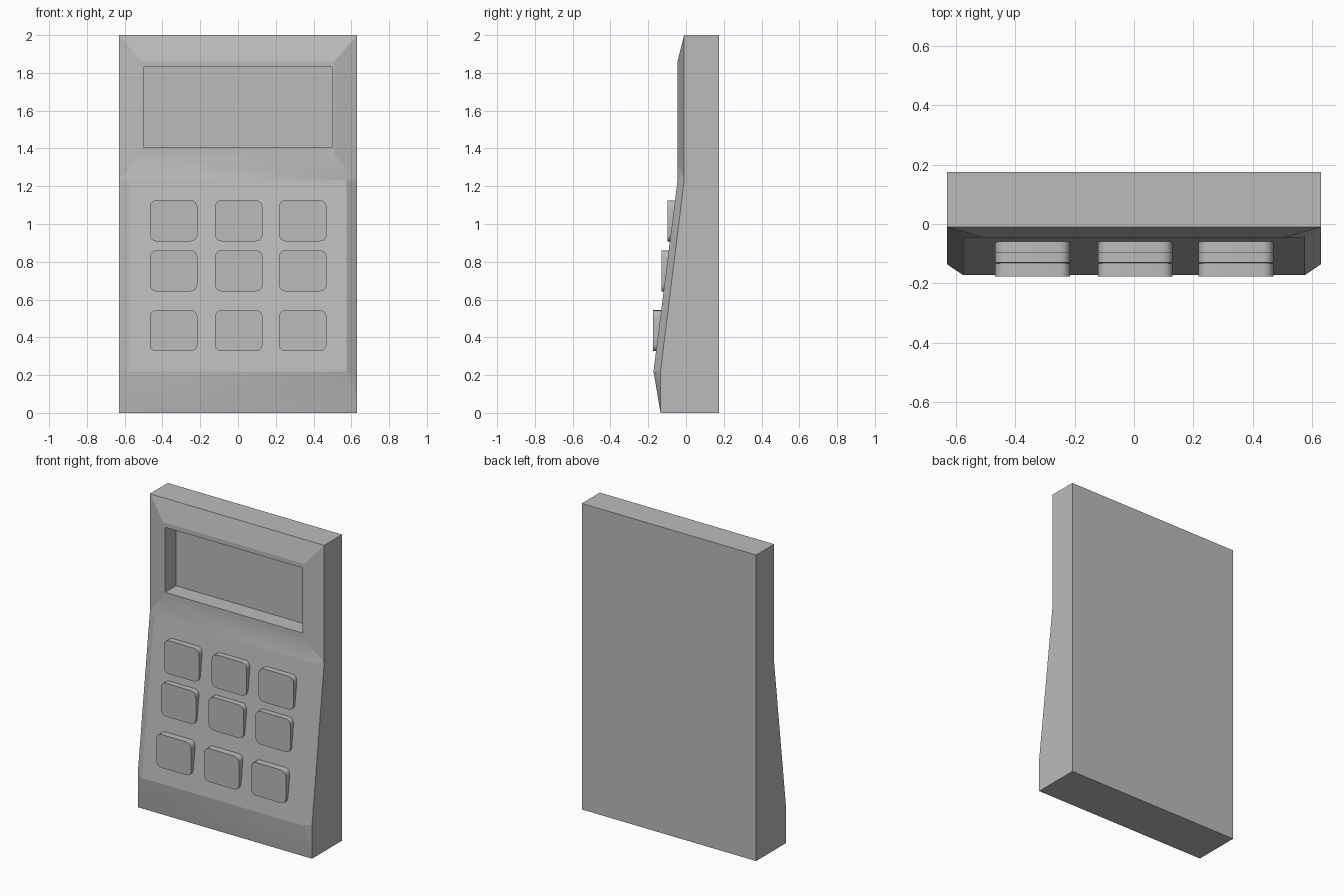
import bpy, bmesh, math

if "Cube" in bpy.data.objects:
    bpy.data.objects.remove(bpy.data.objects["Cube"])

# one flat grey for the whole device
grey = bpy.data.materials.new("plain_grey")
grey.diffuse_color = (0.5, 0.5, 0.5, 1)
grey.use_nodes = True
grey.node_tree.nodes["Principled BSDF"].inputs["Base Color"].default_value = grey.diffuse_color


def finish(bm, name):
    bmesh.ops.recalc_face_normals(bm, faces=bm.faces)
    mesh = bpy.data.meshes.new(name)
    bm.to_mesh(mesh)
    bm.free()
    mesh.materials.append(grey)
    obj = bpy.data.objects.new(name, mesh)
    bpy.context.collection.objects.link(obj)
    return obj


# ---- case: mirrored named points on the left (0) and right (1) ----
POINTS = {
    "back_low": (0.63, 0.175, 0), "back_top": (0.63, 0.175, 2),
    "foot": (0.63, -0.135, 0), "knee": (0.63, -0.135, 0.22),
    "waist": (0.63, -0.01, 1.23), "crown": (0.63, -0.01, 2),
    "pad_low": (0.575, -0.172, 0.22), "pad_top": (0.575, -0.045, 1.23),
    "bezel_low": (0.51, -0.045, 1.37), "bezel_top": (0.51, -0.045, 1.86),
    "rim_low": (0.497, -0.045, 1.405), "rim_top": (0.497, -0.045, 1.83),
    "floor_low": (0.497, 0.068, 1.405), "floor_top": (0.497, 0.068, 1.83),
}
bm = bmesh.new()
V = {n: [bm.verts.new((s * x, y, z)) for s in (-1, 1)] for n, (x, y, z) in POINTS.items()}


def span(a, b):
    """Quad across the case between two point pairs."""
    return bm.faces.new((V[a][0], V[a][1], V[b][1], V[b][0]))


def sides(*names):
    """The same face on the left and the right."""
    return [bm.faces.new([V[n][s] for n in names]) for s in (0, 1)]


def strip(a, b):
    """Sloping strip split along its diagonal."""
    return [bm.faces.new((V[a][0], V[a][1], V[b][1])),
            bm.faces.new((V[a][0], V[b][1], V[b][0]))]


# shell
for a, b in (("back_low", "back_top"), ("back_low", "foot"), ("back_top", "crown"),
             ("pad_low", "pad_top"), ("crown", "bezel_top")):
    span(a, b)
sides("back_low", "foot", "knee", "waist", "crown", "back_top")
sides("knee", "waist", "pad_top", "pad_low")
sides("waist", "crown", "bezel_top", "bezel_low")

# display frame, recess walls and recess floor
for outer, inner in (("bezel", "rim"), ("rim", "floor")):
    span(outer + "_low", inner + "_low")
    span(outer + "_top", inner + "_top")
    sides(outer + "_low", outer + "_top", inner + "_top", inner + "_low")
span("floor_low", "floor_top")

# softly shaded strips below the display and at the foot
soft = strip("foot", "pad_low") + sides("foot", "knee", "pad_low")
soft += strip("bezel_low", "pad_top") + sides("bezel_low", "pad_top", "waist")
for f in soft:
    f.smooth = True
for e in bm.edges:
    e.smooth = all(f in soft for f in e.link_faces)
finish(bm, "case")


# ---- keys: rounded blocks set into the sloping pad ----
def key(name, x, z, w, h, front):
    bm = bmesh.new()
    bmesh.ops.create_cube(bm, size=1)
    back = 0.0
    for v in bm.verts:
        v.co = (x + v.co.x * w, front if v.co.y < 0 else back, z + v.co.z * h)
    corners = [e for e in bm.edges if abs(e.verts[0].co.y - e.verts[1].co.y) > 0.01]
    bmesh.ops.bevel(bm, geom=corners, offset=0.035, segments=4, profile=0.5, affect='EDGES')
    obj = finish(bm, name)
    bpy.context.view_layer.objects.active = obj
    obj.select_set(True)
    bpy.ops.object.shade_smooth_by_angle(angle=math.radians(30))
    obj.select_set(False)


ROWS = ((1.017, -0.097), (0.752, -0.129), (0.435, -0.176))
for r, (z, front) in enumerate(ROWS):
    for c, x in enumerate((-0.341, 0.004, 0.343)):
        key(f"key_row{r + 1}_column{c + 1}", x, z, 0.252, 0.217, front)
